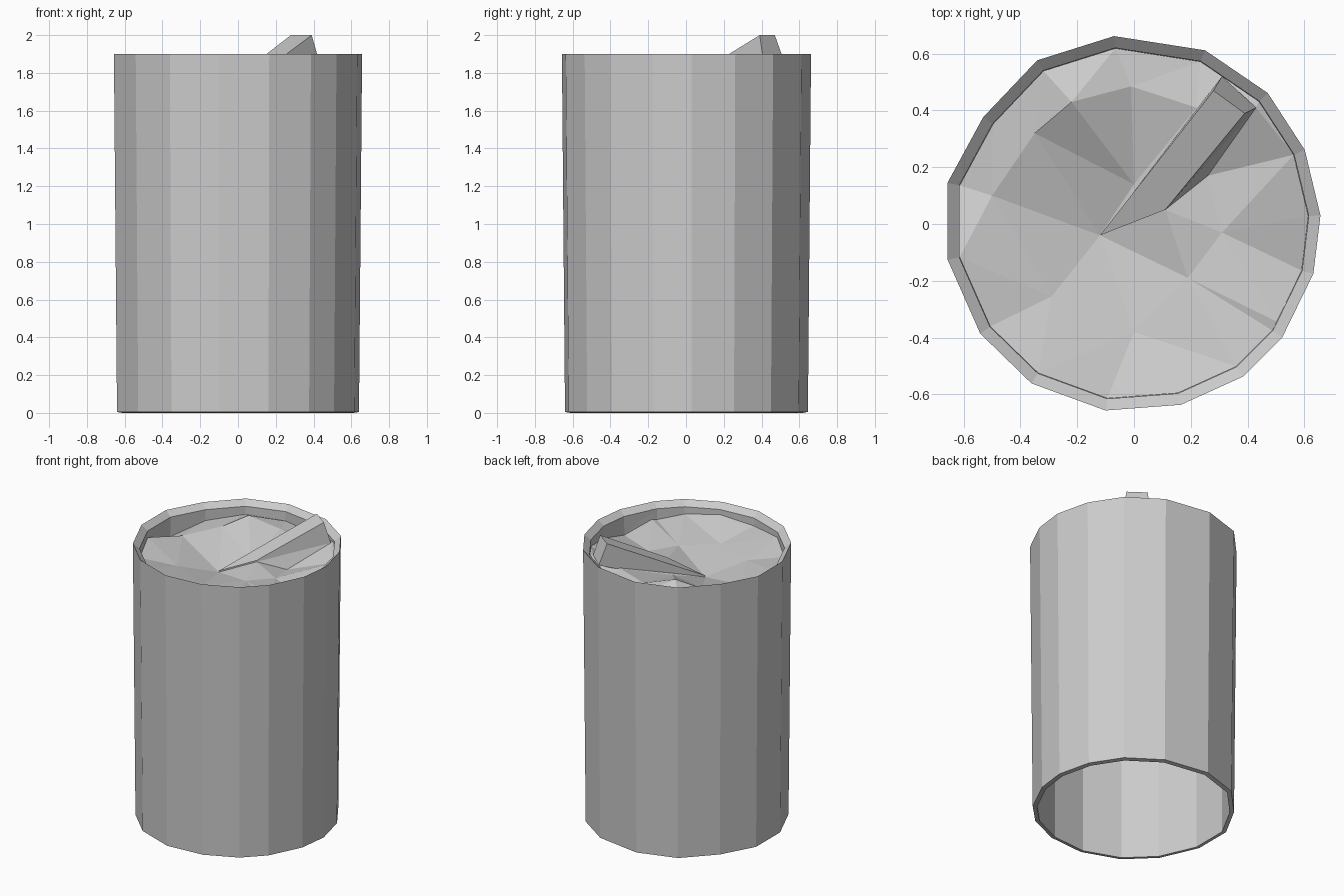
import bpy
from mathutils import Vector
from mathutils.geometry import delaunay_2d_cdt


def make_object(name, verts, faces):
    mesh = bpy.data.meshes.new(name)
    mesh.from_pydata(verts, [], faces)
    mesh.update()
    obj = bpy.data.objects.new(name, mesh)
    bpy.context.collection.objects.link(obj)
    return obj


# Hand-drawn 16-sided outline, anticlockwise
OUTLINE = [(0.655, 0.03), (0.60, 0.26), (0.47, 0.46), (0.25, 0.61),
           (-0.07, 0.66), (-0.34, 0.575), (-0.53, 0.375), (-0.655, 0.145),
           (-0.655, -0.125), (-0.54, -0.385), (-0.36, -0.56), (-0.10, -0.655),
           (0.165, -0.635), (0.385, -0.535), (0.52, -0.40), (0.63, -0.175)]
N = len(OUTLINE)

# Open barrel: closed wall profile (scale, height) swept around the outline
PROFILE = [(0.978, 0.005), (1.003, 1.9), (0.94, 1.865), (0.935, 0.0)]
P = len(PROFILE)
verts = [(x * s, y * s, z) for s, z in PROFILE for x, y in OUTLINE]
faces = [(p * N + i, p * N + (i + 1) % N,
          (p + 1) % P * N + (i + 1) % N, (p + 1) % P * N + i)
         for p in range(P) for i in range(N)]
make_object("barrel", verts, faces)

# Crumpled filling: uneven edge heights plus inner peaks and hollows
EDGE_Z = [1.78, 1.82, 1.86, 1.79, 1.80, 1.81, 1.79, 1.73,
          1.82, 1.80, 1.83, 1.81, 1.83, 1.815, 1.79, 1.735]
INNER = [(0.505, -0.345, 1.87), (0.19, -0.19, 1.76), (0.31, -0.03, 1.75),
         (0.26, 0.17, 1.72), (0.22, 0.41, 1.82), (-0.01, 0.485, 1.81),
         (-0.22, 0.43, 1.87), (-0.35, 0.32, 1.80), (-0.50, 0.10, 1.78),
         (-0.29, -0.255, 1.76), (0.0, -0.38, 1.75),
         (0.0, 0.14, 1.73), (-0.12, -0.04, 1.68), (0.11, 0.05, 1.78),
         (0.43, 0.41, 1.86)]
pts = [(x * 0.938, y * 0.938, z) for (x, y), z in zip(OUTLINE, EDGE_Z)] + INNER
rim = [(i, (i + 1) % N) for i in range(N)]
folds = [(N, N + 1), (14, N + 1), (N + 6, N + 11), (N + 5, N + 11),
         (N + 7, N + 11), (N + 12, N + 13), (N + 3, N + 14), (N + 3, N + 13), (N + 13, N + 14)]
co, _, tris, orig, _, _ = delaunay_2d_cdt(
    [Vector(p[:2]) for p in pts], rim + folds, [], 0, 1e-5)
fill = [(c.x, c.y, pts[o[0]][2] if o else 1.8) for c, o in zip(co, orig)]
make_object("crumpled_filling", fill, [tuple(t) for t in tris])

# Plank leaning out of the filling
plank = [(-0.12, -0.04, 1.69), (0.11, 0.05, 1.79), (0.39, 0.39, 2.0), (0.28, 0.47, 2.0),
         (-0.12, -0.04, 1.62), (0.11, 0.05, 1.70), (0.43, 0.41, 1.86), (0.31, 0.52, 1.86)]
make_object("plank", plank, [(0, 1, 2, 3), (7, 6, 5, 4), (0, 4, 5, 1),
                             (1, 5, 6, 2), (2, 6, 7, 3), (3, 7, 4, 0)])
